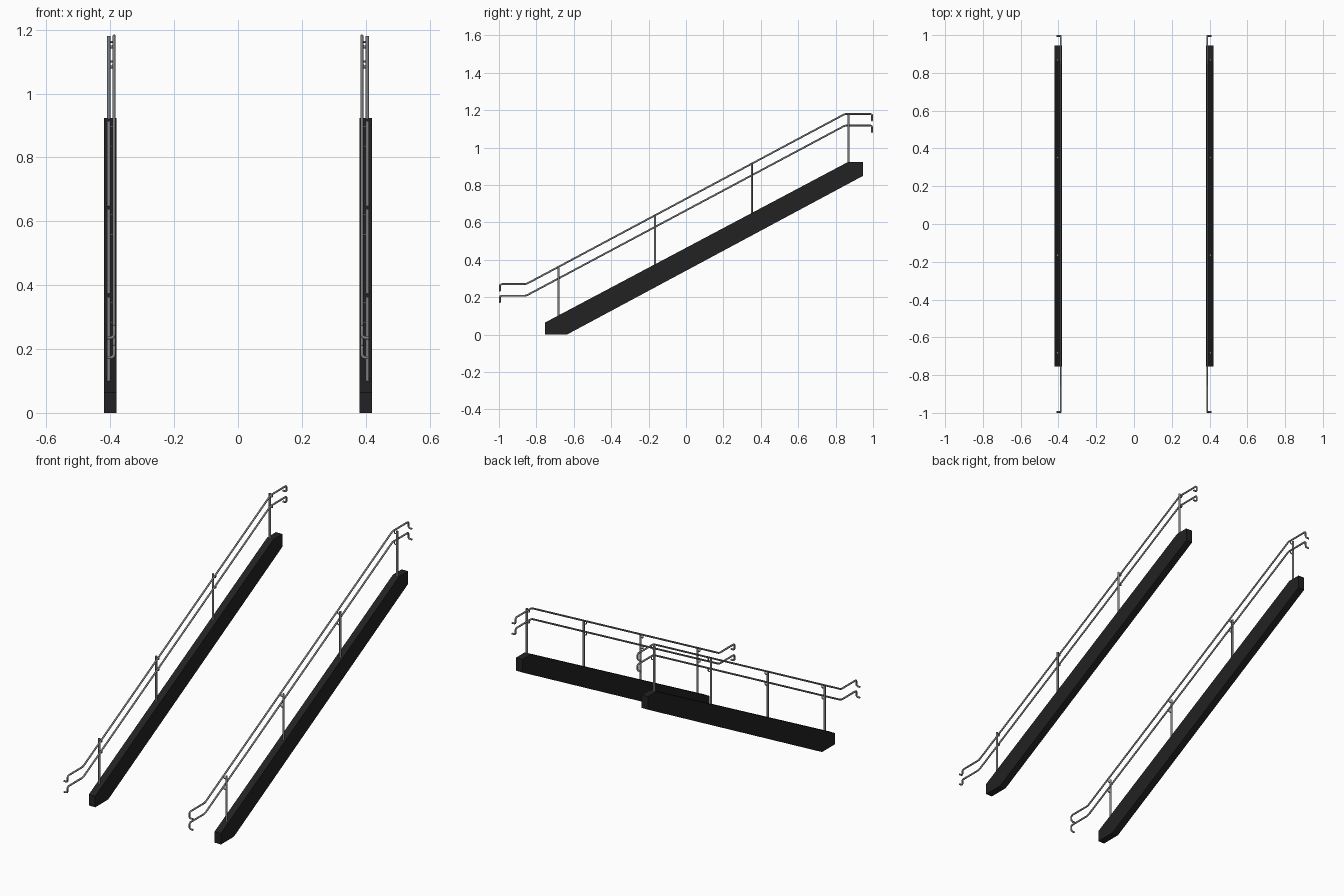
import bpy, bmesh, math
from mathutils import Vector

if "Cube" in bpy.data.objects:
    bpy.data.objects.remove(bpy.data.objects["Cube"])


def material(name, rgb):
    m = bpy.data.materials.new(name)
    m.diffuse_color = (*rgb, 1)
    m.use_nodes = True
    m.node_tree.nodes["Principled BSDF"].inputs["Base Color"].default_value = m.diffuse_color
    return m


BLACK = material("black paint", (0.016, 0.016, 0.016))
STEEL = material("steel grey", (0.22, 0.22, 0.22))


def finish(bm, name, mat, smooth):
    bmesh.ops.recalc_face_normals(bm, faces=bm.faces[:])
    for f in bm.faces:
        f.smooth = smooth and len(f.verts) == 4
    me = bpy.data.meshes.new(name)
    bm.to_mesh(me)
    bm.free()
    me.materials.append(mat)
    ob = bpy.data.objects.new(name, me)
    bpy.context.collection.objects.link(ob)


def rounded(points, r, steps=4):
    """Path with each inner corner replaced by a small curve."""
    p = [Vector(q) for q in points]
    out = [p[0]]
    for a, b, c in zip(p, p[1:], p[2:]):
        s = b + (a - b).normalized() * r
        e = b + (c - b).normalized() * r
        for i in range(steps + 1):
            t = i / steps
            out.append(s * (1 - t) ** 2 + b * 2 * t * (1 - t) + e * t * t)
    return out + [p[-1]]


def tube(bm, path, radius, sides=12):
    """Sweep a circle along a path, carrying the frame from ring to ring."""
    path = [Vector(q) for q in path]
    rings, u = [], None
    for i, q in enumerate(path):
        d = (path[min(i + 1, len(path) - 1)] - path[max(i - 1, 0)]).normalized()
        u = d.orthogonal() if u is None else u - d * u.dot(d)
        u.normalize()
        v = d.cross(u)
        rings.append([bm.verts.new(q + radius * (u * math.cos(a) + v * math.sin(a)))
                      for a in (2 * math.pi * k / sides for k in range(sides))])
    for r0, r1 in zip(rings, rings[1:]):
        for k in range(sides):
            n = (k + 1) % sides
            bm.faces.new((r0[k], r0[n], r1[n], r1[k]))
    bm.faces.new(rings[0][::-1])
    bm.faces.new(rings[-1])


STRINGER = [(-0.755, 0), (-0.637, 0), (0.945, 0.848), (0.945, 0.923),
            (0.866, 0.923), (-0.755, 0.064)]
POSTS = [-0.682, -0.165, 0.352, 0.868]
RAIL_X, POST_X = 0.388, 0.405


def rail_z(y):
    return min(1.18, 0.27 + (y + 0.855) * 0.91 / 1.705)


for side, s in (("left", -1), ("right", 1)):
    # sloping stringer beam
    bm = bmesh.new()
    f = bm.faces.new([bm.verts.new((s * 0.38, y, z)) for y, z in STRINGER])
    ext = bmesh.ops.extrude_face_region(bm, geom=[f])
    bmesh.ops.translate(bm, vec=(s * 0.04, 0, 0),
                        verts=[v for v in ext["geom"] if isinstance(v, bmesh.types.BMVert)])
    finish(bm, side + "_stringer", BLACK, False)

    # upper and lower handrails with hooked ends
    for name, dz in (("upper", 0), ("lower", -0.062)):
        bm = bmesh.new()
        pts = [(s * 0.41, -0.995, 0.235), (s * RAIL_X, -0.995, 0.235),
               (s * RAIL_X, -0.995, 0.27), (s * RAIL_X, -0.855, 0.27),
               (s * RAIL_X, 0.85, 1.18), (s * RAIL_X, 0.995, 1.18),
               (s * RAIL_X, 0.995, 1.145), (s * 0.41, 0.995, 1.145)]
        tube(bm, rounded([(x, y, z + dz) for x, y, z in pts], 0.012), 0.005)
        finish(bm, f"{side}_{name}_handrail", STEEL, True)

    # posts standing on the stringer
    bm = bmesh.new()
    for y in POSTS:
        base = min(0.923, 0.064 + (y + 0.755) * 0.53)
        tube(bm, [(s * POST_X, y, base - 0.01), (s * POST_X, y, rail_z(y))], 0.006)
    finish(bm, side + "_posts", STEEL, True)

    # bent brackets holding the rails
    bm = bmesh.new()
    for y in POSTS:
        for dz in (0, -0.062):
            z = rail_z(y) + dz
            tube(bm, rounded([(s * POST_X, y, z - 0.018), (s * RAIL_X, y, z - 0.018),
                              (s * RAIL_X, y, z)], 0.006), 0.003, 8)
    finish(bm, side + "_rail_brackets", STEEL, True)
